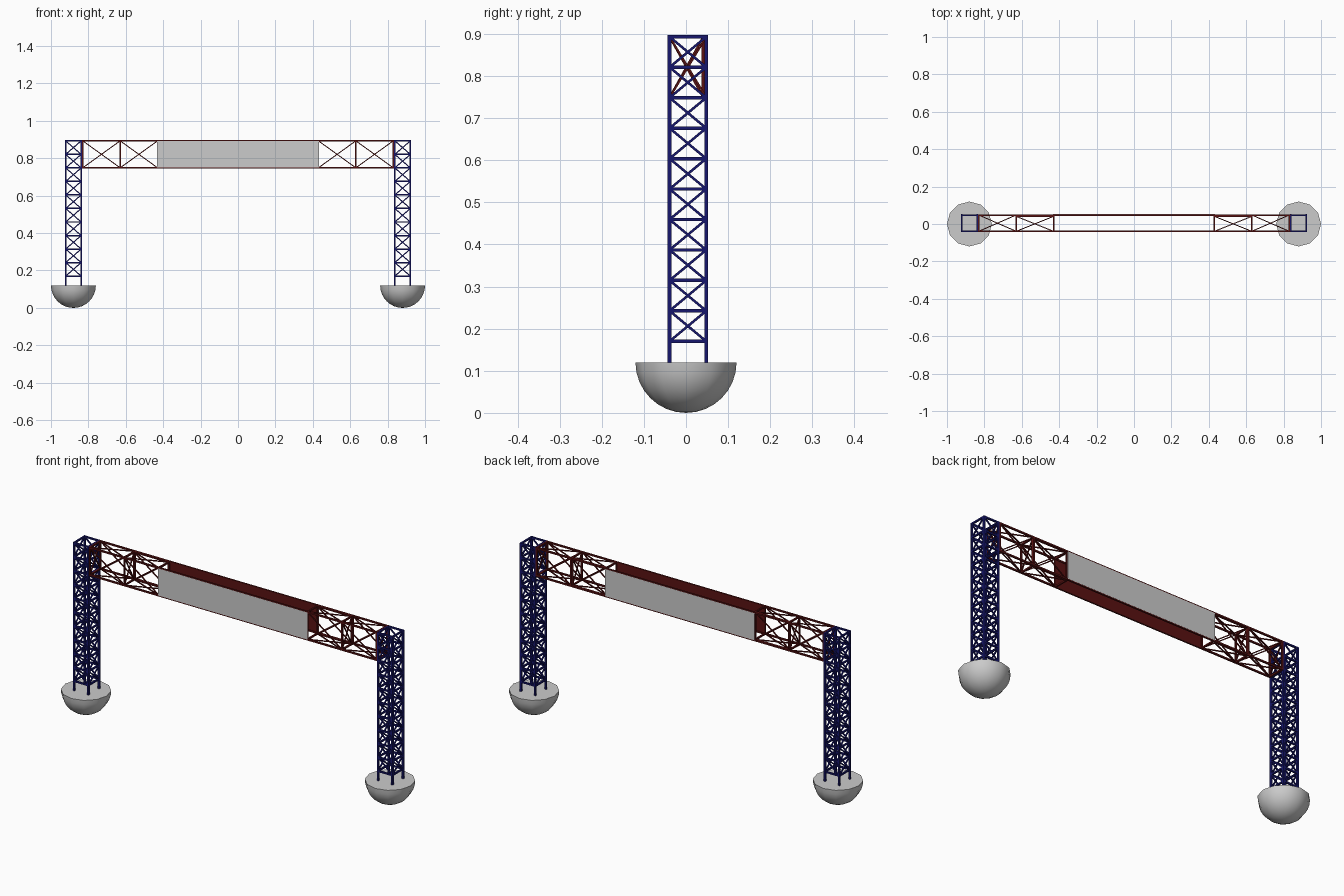
import bpy, bmesh, math
from mathutils import Vector, Matrix

if "Cube" in bpy.data.objects:
    bpy.data.objects.remove(bpy.data.objects["Cube"])


def material(name, rgb):
    m = bpy.data.materials.new(name)
    m.diffuse_color = (*rgb, 1)
    m.use_nodes = True
    m.node_tree.nodes["Principled BSDF"].inputs["Base Color"].default_value = m.diffuse_color
    return m


NAVY = material("navy_steel", (0.008, 0.008, 0.15))
RED = material("dark_red_steel", (0.10, 0.006, 0.006))

Y0, Y1 = -0.039, 0.048        # front and back lattice planes
ZB, ZT = 0.749, 0.893         # lower and upper beam chords


def strut(bm, a, b, t):
    """Square bar of thickness t from a to b."""
    a, b = Vector(a), Vector(b)
    d = b - a
    if abs(d.z) > 0.999 * d.length:
        rot = Matrix.Identity(4)
    else:
        rot = d.to_track_quat('Z', 'Y').to_matrix().to_4x4()
    mat = Matrix.Translation((a + b) / 2) @ rot @ Matrix.Diagonal((t, t, d.length, 1))
    bmesh.ops.create_cube(bm, size=1, matrix=mat)


def cross(bm, p, q, r, s, t):
    """X brace in the quad p-q-r-s."""
    strut(bm, p, r, t)
    strut(bm, q, s, t)


def finish(bm, name, mat=None):
    me = bpy.data.meshes.new(name)
    bm.to_mesh(me)
    bm.free()
    ob = bpy.data.objects.new(name, me)
    bpy.context.collection.objects.link(ob)
    if mat:
        me.materials.append(mat)
    return ob


def box(name, lo, hi, mat=None):
    bm = bmesh.new()
    lo, hi = Vector(lo), Vector(hi)
    bmesh.ops.create_cube(bm, size=1, matrix=Matrix.Translation((lo + hi) / 2)
                          @ Matrix.Diagonal((*(hi - lo), 1)))
    return finish(bm, name, mat)


def tower(name, cx):
    bm = bmesh.new()
    h = 0.0415
    corners = [(cx - h, Y0), (cx + h, Y0), (cx + h, Y1), (cx - h, Y1)]
    levels = [0.17 + i * 0.0723 for i in range(11)]
    for x, y in corners:
        strut(bm, (x, y, 0.11), (x, y, 0.897), 0.009)
    for i in range(4):
        a, b = corners[i], corners[(i + 1) % 4]
        for z in levels:
            strut(bm, (*a, z), (*b, z), 0.008)
        for z, w in zip(levels, levels[1:]):
            cross(bm, (*a, z), (*b, z), (*b, w), (*a, w), 0.006)
    finish(bm, name, NAVY)


def footing(name, cx):
    # Lower half of a sphere with a flat top
    bm = bmesh.new()
    bmesh.ops.create_uvsphere(bm, u_segments=12, v_segments=16, radius=0.12)
    cut = bmesh.ops.bisect_plane(bm, geom=bm.verts[:] + bm.edges[:] + bm.faces[:], dist=1e-5,
                                 plane_co=(0, 0, 0), plane_no=(0, 0, 1), clear_outer=True)
    bmesh.ops.holes_fill(bm, edges=[e for e in bm.edges if e.is_boundary])
    bmesh.ops.translate(bm, verts=bm.verts, vec=(cx, 0, 0.12))
    ob = finish(bm, name)
    bpy.context.view_layer.objects.active = ob
    ob.select_set(True)
    bpy.ops.object.shade_smooth_by_angle(angle=math.radians(40))
    ob.select_set(False)


def beam_lattice(name, s):
    # Two braced bays; the inner one has its back frame set slightly inward
    bm = bmesh.new()
    for xa, xb, yb in ((0.83, 0.63, Y1), (0.63, 0.43, 0.041)):
        xa, xb = s * xa, s * xb
        ring = [(Y0, ZB), (yb, ZB), (yb, ZT), (Y0, ZT)]
        for i in range(4):
            p, q = ring[i], ring[(i + 1) % 4]
            strut(bm, (xa, *p), (xb, *p), 0.007)
            strut(bm, (xa, *p), (xa, *q), 0.008)
            strut(bm, (xb, *p), (xb, *q), 0.008)
            cross(bm, (xa, *p), (xb, *p), (xb, *q), (xa, *q), 0.005)
        cross(bm, *[(xa, *p) for p in ring], 0.005)
    finish(bm, name, RED)


for side, s in (("left", -1), ("right", 1)):
    tower(side + "_tower", 0.88 * s)
    footing(side + "_footing", 0.88 * s)
    beam_lattice(side + "_beam_lattice", s)

# Long chords along the whole beam
bm = bmesh.new()
for y in (Y0, Y1):
    for z in (ZB, ZT):
        strut(bm, (-0.838, y, z), (0.838, y, z), 0.008)
finish(bm, "beam_chords", RED)

# Sign panels: grey outside, dark red inside
for side, y, o in (("front", Y0, -1), ("back", Y1, 1)):
    for name, d0, d1, mat in (("panel", 0.002, 0.0045, None), ("panel_backing", 0, 0.002, RED)):
        ys = sorted((y + o * d0, y + o * d1))
        box(f"{side}_{name}", (-0.432, ys[0], ZB + 0.001), (0.432, ys[1], ZT - 0.001), mat)
